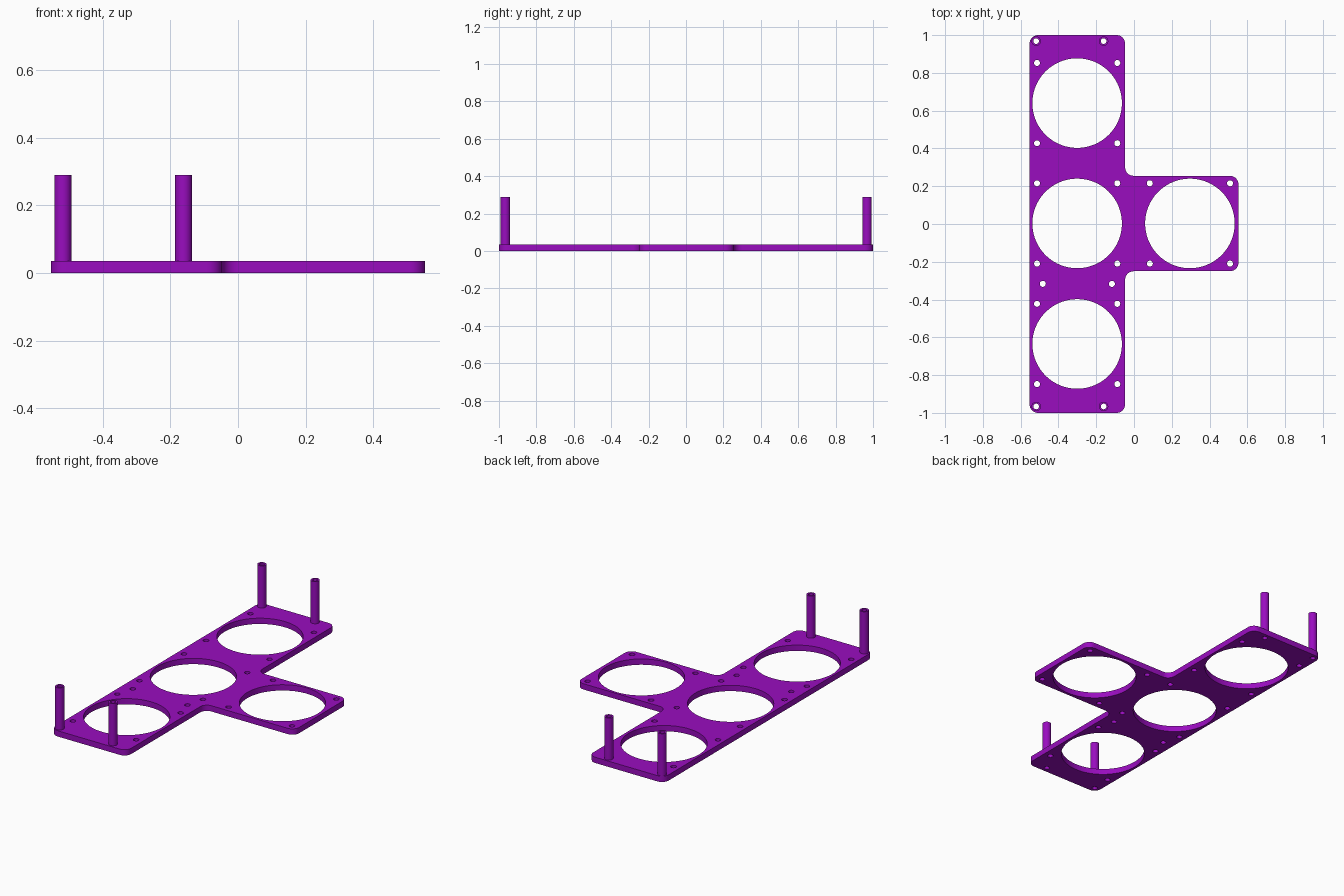
import bpy
import math
from mathutils import Vector

if "Cube" in bpy.data.objects:
    bpy.data.objects.remove(bpy.data.objects["Cube"])

THICK = 0.035
POST_TOP = 0.29

purple = bpy.data.materials.new("purple plastic")
purple.diffuse_color = (0.32, 0.004, 0.52, 1)
purple.use_nodes = True
purple.node_tree.nodes["Principled BSDF"].inputs["Base Color"].default_value = purple.diffuse_color


def circle(cx, cy, r, n):
    return [(cx + r * math.cos(2 * math.pi * i / n),
             cy + r * math.sin(2 * math.pi * i / n)) for i in range(n)]


def rounded(corners, r, steps=8):
    """Right-angled outline with every corner filleted."""
    pts = []
    for i, c in enumerate(corners):
        p = Vector(c)
        a = (Vector(corners[i - 1]) - p).normalized()
        b = (Vector(corners[(i + 1) % len(corners)]) - p).normalized()
        centre = p + (a + b) * r
        for k in range(steps + 1):
            t = math.pi / 2 * k / steps
            pts.append(tuple(centre - b * r * math.cos(t) - a * r * math.sin(t)))
    return pts


def extrude_profile(name, loops, z0, z1):
    """Fill the loops (inner ones become holes) and extrude from z0 to z1."""
    curve = bpy.data.curves.new(name, 'CURVE')
    curve.dimensions = '2D'
    curve.fill_mode = 'BOTH'
    curve.extrude = (z1 - z0) / 2
    for loop in loops:
        s = curve.splines.new('POLY')
        s.points.add(len(loop) - 1)
        for pt, (x, y) in zip(s.points, loop):
            pt.co = (x, y, 0, 1)
        s.use_cyclic_u = True
    obj = bpy.data.objects.new(name, curve)
    obj.location.z = (z0 + z1) / 2
    bpy.context.collection.objects.link(obj)
    bpy.ops.object.select_all(action='DESELECT')
    obj.select_set(True)
    bpy.context.view_layer.objects.active = obj
    bpy.ops.object.convert(target='MESH')
    obj = bpy.context.object
    # weld the caps to the walls and make normals consistent
    bpy.ops.object.mode_set(mode='EDIT')
    bpy.ops.mesh.select_all(action='SELECT')
    bpy.ops.mesh.remove_doubles(threshold=0.0001)
    bpy.ops.mesh.normals_make_consistent(inside=False)
    bpy.ops.object.mode_set(mode='OBJECT')
    bpy.ops.object.shade_smooth_by_angle(angle=math.radians(30))
    obj.data.materials.clear()
    obj.data.materials.append(purple)
    return obj


# T-shaped outline
outline = rounded([(-0.553, -1), (-0.047, -1), (-0.047, -0.25), (0.553, -0.25),
                   (0.553, 0.255), (-0.047, 0.255), (-0.047, 1), (-0.553, 1)], 0.045)

# Large openings, each with four screw holes around it
openings = [(-0.301, 0.64), (-0.301, 0.003), (-0.301, -0.635), (0.296, 0.003)]
loops = [outline]
for cx, cy in openings:
    loops.append(circle(cx, cy, 0.237, 96))
    for sx in (-1, 1):
        for sy in (-1, 1):
            loops.append(circle(cx + sx * 0.2125, cy + sy * 0.2125, 0.016, 24))

# Extra pair of holes between two openings
for x in (-0.483, -0.117):
    loops.append(circle(x, -0.317, 0.016, 24))

# Bores continuing down through the plate under the posts
posts = [(x, y) for x in (-0.518, -0.161) for y in (-0.966, 0.968)]
for x, y in posts:
    loops.append(circle(x, y, 0.015, 24))

extrude_profile("mounting_plate", loops, 0, THICK)

# Hollow corner posts
for i, (x, y) in enumerate(posts):
    extrude_profile(f"post_{i + 1}",
                    [circle(x, y, 0.025, 32), circle(x, y, 0.015, 24)], THICK, POST_TOP)
